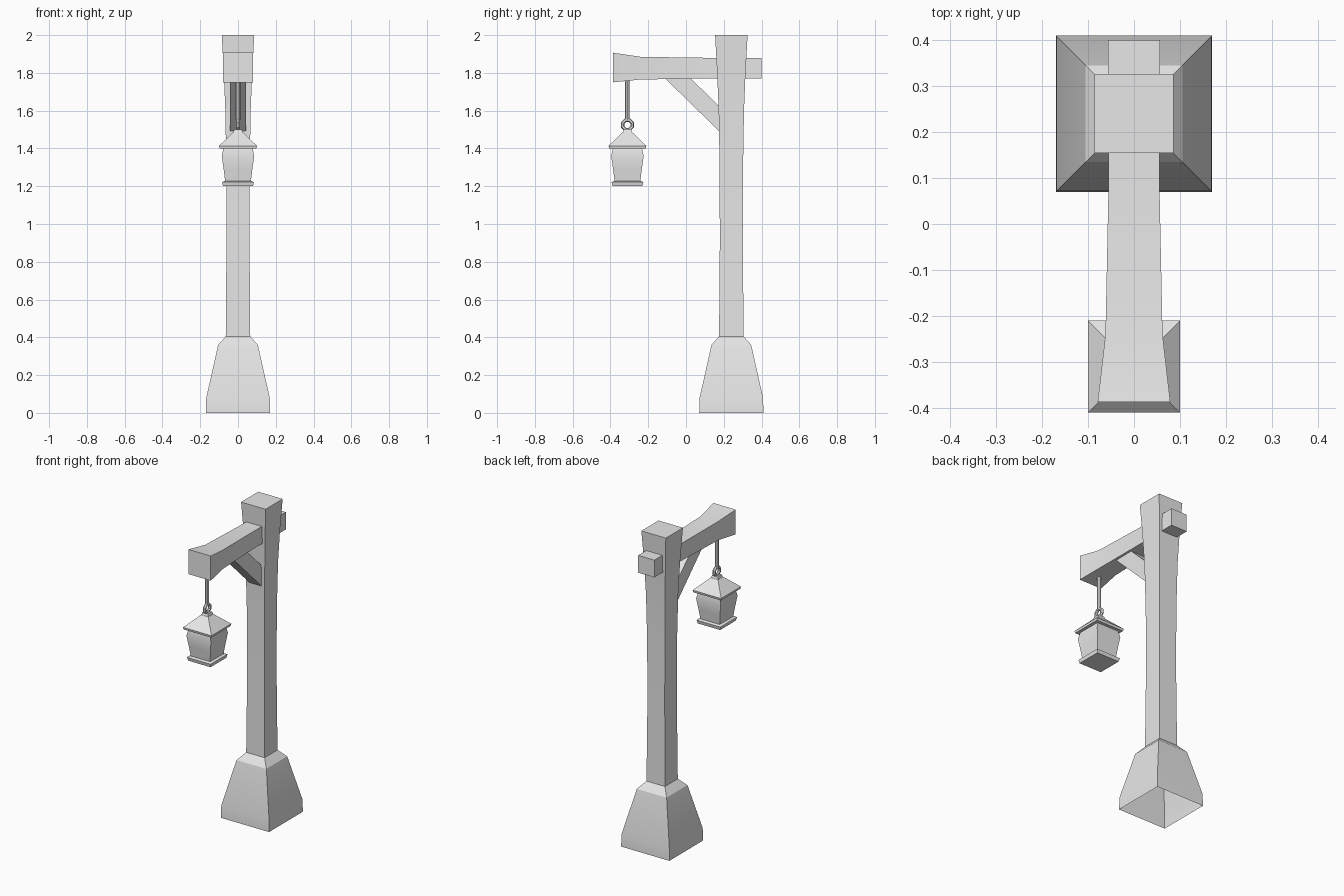
import bpy
import bmesh
import math
from mathutils import Matrix, Vector

cube = bpy.data.objects.get("Cube")
if cube:
    bpy.data.objects.remove(cube, do_unlink=True)

POST_Y = 0.24
LAMP_Y = -0.31

grey = bpy.data.materials.new("plain grey")
grey.use_nodes = True
grey.diffuse_color = (0.8, 0.8, 0.8, 1)
grey.node_tree.nodes["Principled BSDF"].inputs["Base Color"].default_value = (0.8, 0.8, 0.8, 1)


def finish(name, bm):
    """Turn a bmesh into a shaded object."""
    bmesh.ops.recalc_face_normals(bm, faces=bm.faces)
    mesh = bpy.data.meshes.new(name)
    bm.to_mesh(mesh)
    bm.free()
    mesh.materials.append(grey)
    obj = bpy.data.objects.new(name, mesh)
    bpy.context.collection.objects.link(obj)
    bpy.ops.object.select_all(action="DESELECT")
    obj.select_set(True)
    bpy.context.view_layer.objects.active = obj
    bpy.ops.object.shade_smooth_by_angle(angle=math.radians(25))
    return obj


def loft(name, rings, open_start=False):
    """Skin a list of equal-length point loops and cap the ends."""
    bm = bmesh.new()
    loops = [[bm.verts.new(p) for p in ring] for ring in rings]
    for a, b in zip(loops, loops[1:]):
        for i in range(len(a)):
            j = (i + 1) % len(a)
            bm.faces.new((a[i], a[j], b[j], b[i]))
    if not open_start:
        bm.faces.new(loops[0])
    bm.faces.new(loops[-1])
    return finish(name, bm)


CORNERS = [(-1, -1), (1, -1), (1, 1), (-1, 1)]


def square_column(name, y, profile, open_start=False):
    """Square tower from (height, half width) pairs."""
    rings = [[(sx * h, y + sy * h, z) for sx, sy in CORNERS] for z, h in profile]
    return loft(name, rings, open_start)


# Footing, hollow underneath
square_column("footing", POST_Y,
              [(0, 0.17), (0.08, 0.168), (0.36, 0.105), (0.405, 0.065)], True)

# Post, flaring at the top
square_column("post", POST_Y,
              [(0.39, 0.065), (0.9, 0.061), (1.3, 0.062), (1.6, 0.067),
               (1.8, 0.075), (2.0, 0.086)])

# Arm through the post, widening at the tip: y, half width, bottom, top
arm = [(-0.387, 0.079, 1.75, 1.907), (-0.24, 0.062, 1.765, 1.885),
       (0.1, 0.055, 1.77, 1.88), (0.4, 0.057, 1.77, 1.88)]
loft("arm", [[(sx * w, y, top if s > 0 else low) for sx, s in CORNERS]
             for y, w, low, top in arm])

# Diagonal brace
brace = [(-0.115, 1.775), (0.02, 1.775), (0.19, 1.61), (0.19, 1.477)]
loft("brace", [[(x, y, z) for y, z in brace] for x in (-0.043, 0.043)])

# Hanging rod
bm = bmesh.new()
bmesh.ops.create_cone(bm, cap_ends=True, segments=8, radius1=0.012, radius2=0.012,
                      depth=0.22, matrix=Matrix.Translation((0, LAMP_Y, 1.66)))
finish("hanging_rod", bm)

# Hanging ring, facing sideways
bpy.ops.mesh.primitive_torus_add(major_segments=8, minor_segments=6,
                                 major_radius=0.027, minor_radius=0.010,
                                 location=(0, LAMP_Y, 1.525),
                                 rotation=(0, math.radians(90), 0))
ring = bpy.context.object
ring.name = "hanging_ring"
ring.data.transform(Matrix.Rotation(math.radians(22.5), 4, "Z"))
ring.data.materials.append(grey)
bpy.ops.object.shade_smooth_by_angle(angle=math.radians(25))

# Lantern: roof, cap, body and tray
square_column("lantern_roof", LAMP_Y, [(1.4, 0.097), (1.414, 0.1), (1.485, 0.026)])
square_column("lantern_cap", LAMP_Y, [(1.48, 0.026), (1.5, 0.02)])
square_column("lantern_body", LAMP_Y,
              [(1.22, 0.067), (1.29, 0.076), (1.36, 0.086), (1.405, 0.076)])
square_column("lantern_tray", LAMP_Y, [(1.2, 0.079), (1.222, 0.084), (1.228, 0.07)])
